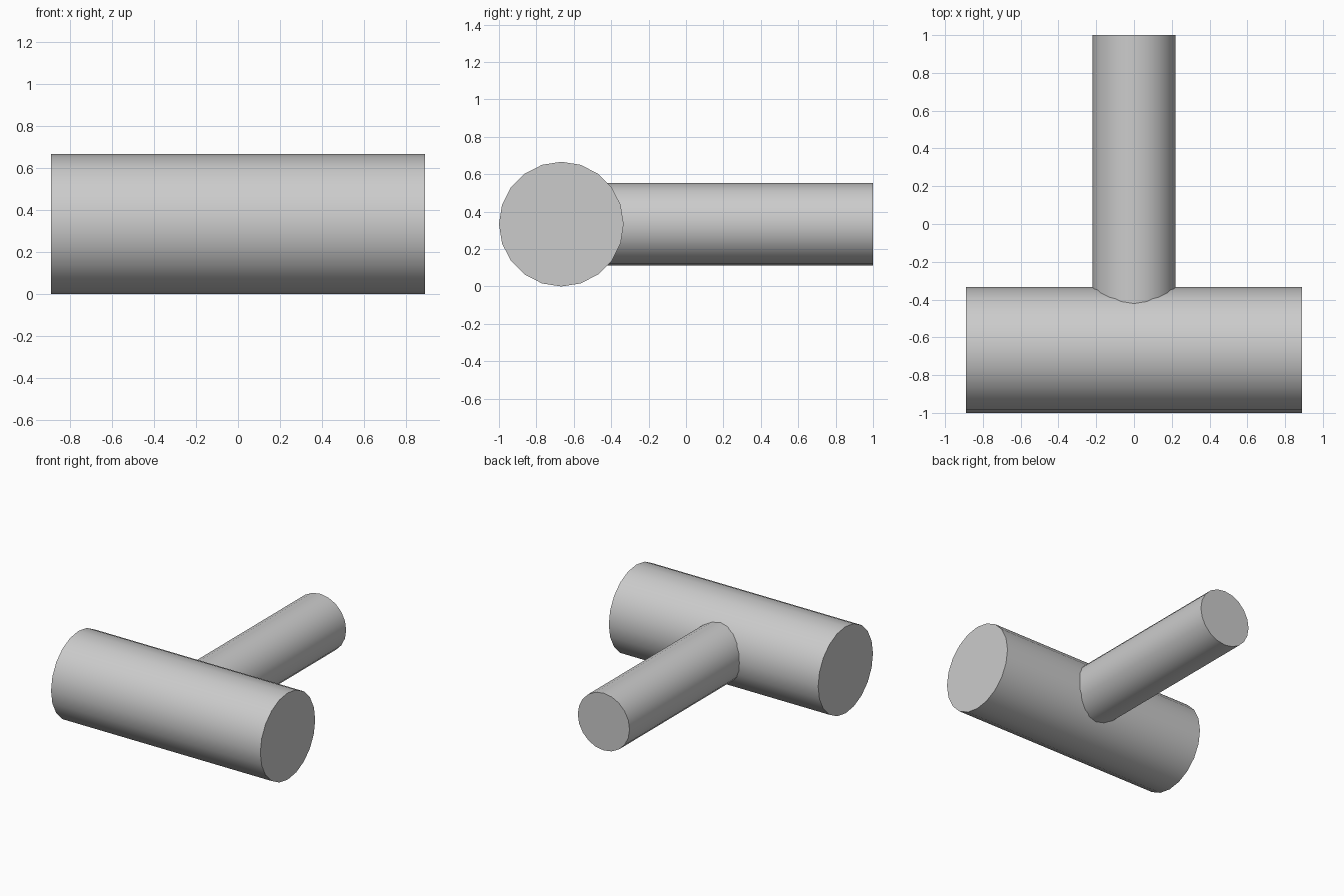
import bpy
from math import radians

cube = bpy.data.objects.get("Cube")
if cube:
    bpy.data.objects.remove(cube, do_unlink=True)

# Single plain grey
grey = bpy.data.materials.new("plain_grey")
grey.use_nodes = True
colour = (0.6, 0.6, 0.6, 1)
grey.diffuse_color = colour
grey.node_tree.nodes["Principled BSDF"].inputs["Base Color"].default_value = colour


def rod(name, radius, length, centre, rotation):
    bpy.ops.mesh.primitive_cylinder_add(
        vertices=20, radius=radius, depth=length, location=centre, rotation=rotation)
    obj = bpy.context.object
    obj.name = name
    obj.data.materials.append(grey)
    bpy.ops.object.shade_smooth_by_angle(angle=radians(30))
    return obj


HEAD_RADIUS = 1 / 3
HEAD_Y = HEAD_RADIUS - 1

# Wide crosswise cylinder
rod("head", HEAD_RADIUS, 1.78, (0, HEAD_Y, HEAD_RADIUS), (0, radians(90), 0))

# Narrow stem, from the core of the head to the back
rod("stem", 0.22, 1 - HEAD_Y, (0, (1 + HEAD_Y) / 2, HEAD_RADIUS), (radians(90), 0, 0))
